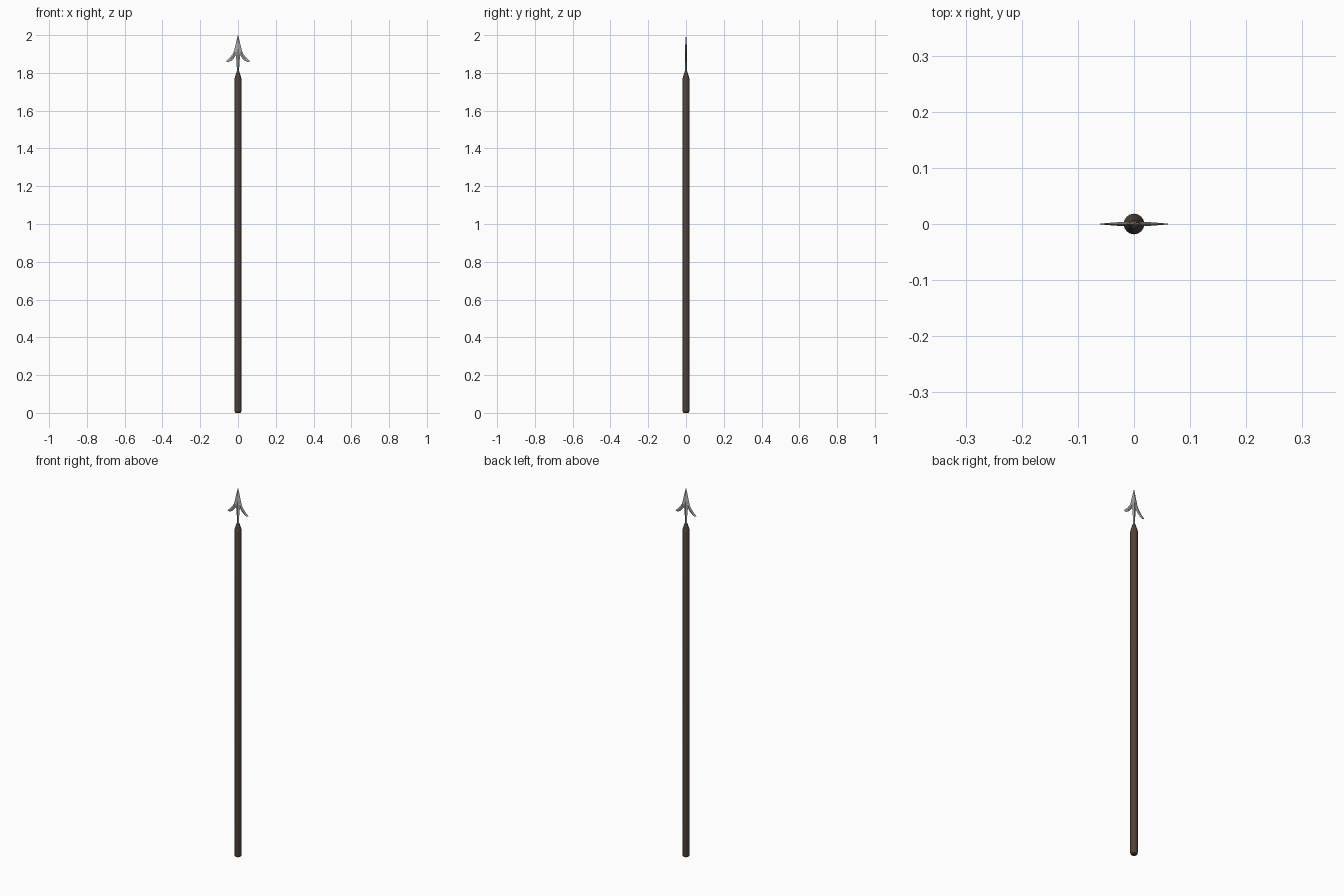
import bpy, bmesh, math

if "Cube" in bpy.data.objects:
    bpy.data.objects.remove(bpy.data.objects["Cube"])


def material(name, rgb):
    m = bpy.data.materials.new(name)
    m.diffuse_color = (*rgb, 1)
    m.use_nodes = True
    m.node_tree.nodes["Principled BSDF"].inputs["Base Color"].default_value = m.diffuse_color
    return m


wood = material("dark brown wood", (0.085, 0.053, 0.039))
steel = material("grey steel", (0.39, 0.39, 0.39))


def skin(name, rings, mat, smooth=False):
    """Join equal-sized rings of points into a closed solid."""
    bm = bmesh.new()
    loops = [[bm.verts.new(p) for p in r] for r in rings]
    n = len(loops[0])
    for a, b in zip(loops, loops[1:]):
        for i in range(n):
            j = (i + 1) % n
            bm.faces.new((a[i], a[j], b[j], b[i]))
    bm.faces.new(loops[0])
    bm.faces.new(loops[-1])
    bmesh.ops.remove_doubles(bm, verts=bm.verts, dist=1e-5)
    bmesh.ops.recalc_face_normals(bm, faces=bm.faces)
    me = bpy.data.meshes.new(name)
    bm.to_mesh(me)
    bm.free()
    me.materials.append(mat)
    ob = bpy.data.objects.new(name, me)
    bpy.context.collection.objects.link(ob)
    if smooth:
        bpy.context.view_layer.objects.active = ob
        ob.select_set(True)
        bpy.ops.object.shade_smooth_by_angle(angle=math.radians(25))
        ob.select_set(False)
    return ob


def circle(r, z, n=16):
    return [(r * math.cos(2 * math.pi * i / n), r * math.sin(2 * math.pi * i / n), z)
            for i in range(n)]


def diamond(p, q, t):
    """Lens section between two edge points (x, z), thickest in the middle."""
    mx, mz = (p[0] + q[0]) / 2, (p[1] + q[1]) / 2
    return [(p[0], 0, p[1]), (mx, -t, mz), (q[0], 0, q[1]), (mx, t, mz)]


# Pole with rounded butt and tapered top
pole = [(0.012, 0.0), (0.0165, 0.004), (0.0185, 0.015), (0.0185, 1.765),
        (0.017, 1.775), (0.007, 1.808)]
skin("pole", [circle(r, z) for r, z in pole], wood, smooth=True)

# Blade and tang: z, half width, half thickness
blade = [(1.795, 0.005, 0.004), (1.85, 0.0075, 0.0045), (1.90, 0.012, 0.005),
         (1.925, 0.019, 0.005), (1.96, 0.0105, 0.0035), (1.999, 0.0008, 0.0006)]
skin("blade", [diamond((-w, z), (w, z), t) for z, w, t in blade], steel)

# Swept-back barbs: outer edge, inner edge, half thickness
barb = [((0.0, 1.935), (0.0, 1.885), 0.004),
        ((0.018, 1.926), (0.011, 1.893), 0.004),
        ((0.027, 1.902), (0.022, 1.878), 0.0035),
        ((0.042, 1.882), (0.036, 1.864), 0.0025),
        ((0.063, 1.861), (0.051, 1.857), 0.001)]
for side, label in ((-1, "left"), (1, "right")):
    skin(label + "_barb",
         [diamond((side * p[0], p[1]), (side * q[0], q[1]), t) for p, q, t in barb],
         steel)
